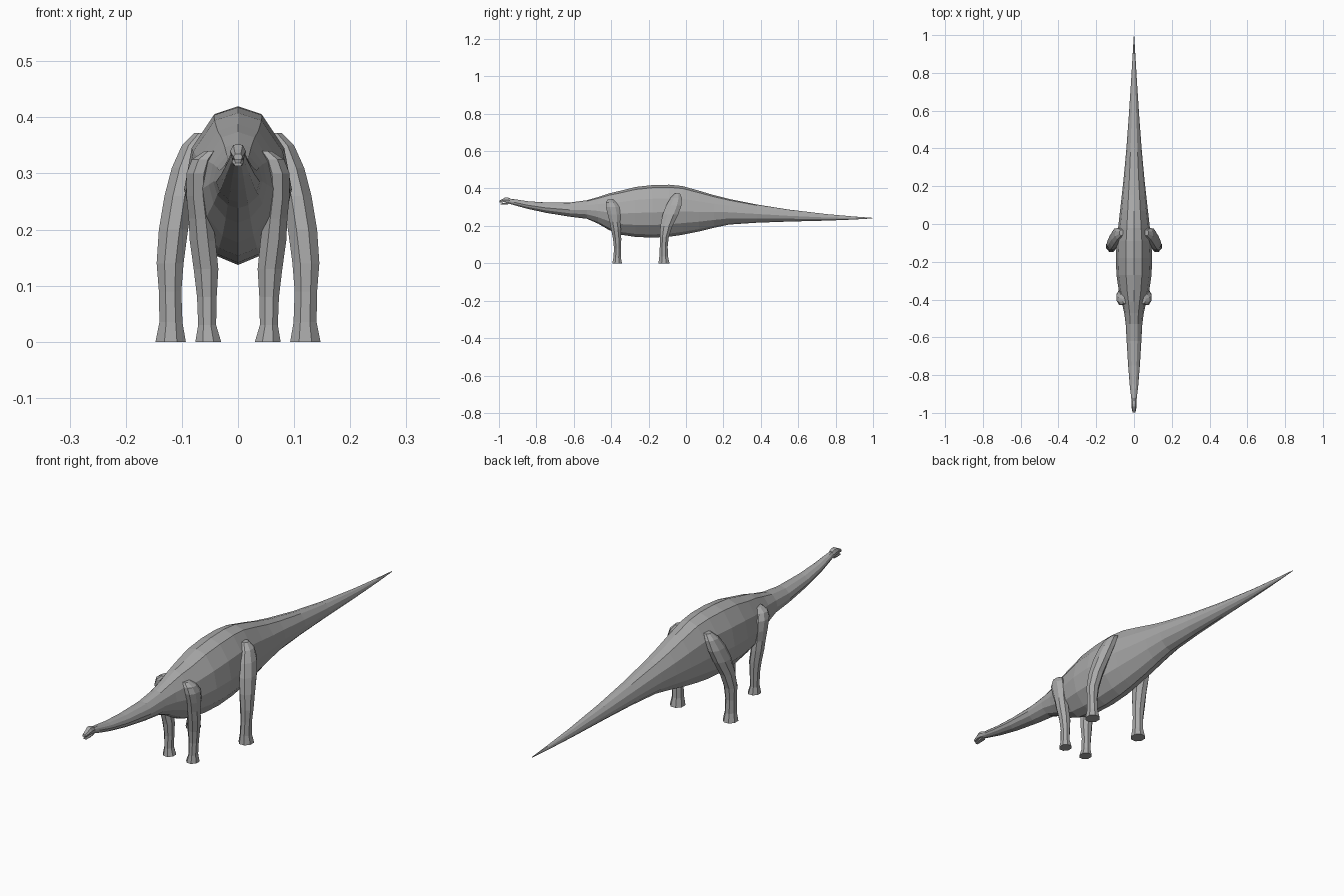
import bpy, bmesh, math
from mathutils import Vector

skin = bpy.data.materials.new("grey_skin")
skin.diffuse_color = (0.4, 0.4, 0.4, 1)


def loft(name, rings):
    """Skin a list of equal-sized rings and cap both ends."""
    bm = bmesh.new()
    rows = [[bm.verts.new(p) for p in ring] for ring in rings]
    n = len(rows[0])
    for a, b in zip(rows, rows[1:]):
        for i in range(n):
            j = (i + 1) % n
            bm.faces.new((a[i], a[j], b[j], b[i]))
    bm.faces.new(rows[0])
    bm.faces.new(rows[-1])
    bmesh.ops.recalc_face_normals(bm, faces=bm.faces)
    me = bpy.data.meshes.new(name)
    bm.to_mesh(me)
    bm.free()
    me.materials.append(skin)
    ob = bpy.data.objects.new(name, me)
    bpy.context.collection.objects.link(ob)
    return ob


def section(y, top, bottom, w, half):
    """Symmetric cross-section across x from a half profile."""
    pts = [(w * u, y, bottom + (top - bottom) * v) for u, v in half]
    return pts + [(-x, yy, z) for x, yy, z in reversed(pts[1:-1])]


# Body, neck and tail: y, top, bottom, half width
TORSO = [(0, 1), (0.45, 0.95), (0.86, 0.74), (1, 0.48), (0.84, 0.24), (0.42, 0.06), (0, 0)]
stations = [
    (-0.955, 0.346, 0.322, 0.010), (-0.92, 0.343, 0.311, 0.015),
    (-0.85, 0.332, 0.292, 0.023), (-0.75, 0.325, 0.270, 0.031),
    (-0.62, 0.325, 0.249, 0.039), (-0.53, 0.337, 0.238, 0.044),
    (-0.47, 0.354, 0.212, 0.052), (-0.41, 0.374, 0.177, 0.066),
    (-0.35, 0.388, 0.153, 0.081), (-0.27, 0.408, 0.141, 0.093),
    (-0.18, 0.418, 0.137, 0.096), (-0.09, 0.420, 0.142, 0.092),
    (-0.02, 0.413, 0.152, 0.084), (0.07, 0.388, 0.170, 0.074),
    (0.15, 0.364, 0.190, 0.065), (0.23, 0.344, 0.207, 0.056),
    (0.38, 0.314, 0.217, 0.042), (0.55, 0.287, 0.223, 0.029),
    (0.75, 0.263, 0.228, 0.016), (0.90, 0.250, 0.234, 0.007),
    (0.998, 0.243, 0.240, 0.001),
]
loft("body", [section(*s, TORSO) for s in stations])

# Head: raised skull with a tapering snout, and a slightly open lower jaw
BOX = [(0, 1), (0.6, 0.95), (1, 0.5), (0.75, 0), (0, 0)]
loft("skull", [section(*s, BOX) for s in [
    (-0.938, 0.346, 0.322, 0.011), (-0.952, 0.352, 0.325, 0.014),
    (-0.967, 0.352, 0.327, 0.014), (-0.982, 0.343, 0.326, 0.011),
    (-0.998, 0.335, 0.325, 0.008)]])
loft("jaw", [section(*s, BOX) for s in [
    (-0.948, 0.328, 0.316, 0.011), (-0.970, 0.324, 0.314, 0.010),
    (-0.992, 0.319, 0.313, 0.007)]])


def leg(name, rows):
    """Seven-sided limb, rows: z, x inner, x outer, y front, y back; mirrored pair."""
    for side, s in (("right", 1), ("left", -1)):
        rings = []
        for z, x0, x1, y0, y1 in rows:
            cx, cy, rx, ry = (x0 + x1) / 2, (y0 + y1) / 2, (x1 - x0) / 2, (y1 - y0) / 2
            ring = []
            for k in range(8):
                a = math.tau * (k + 0.5) / 8
                f = 1 / math.cos(math.pi / 8)
                ring.append((s * (cx + rx * f * math.cos(a)), cy + ry * f * math.sin(a), z))
            rings.append(ring)
        loft(f"{name}_{side}", rings)


# Hind legs: broad thigh, knee forward, flared foot
leg("hind_leg", [
    (0, 0.093, 0.147, -0.147, -0.088), (0.035, 0.099, 0.140, -0.143, -0.096),
    (0.09, 0.101, 0.141, -0.140, -0.098), (0.14, 0.097, 0.145, -0.140, -0.092),
    (0.20, 0.089, 0.141, -0.137, -0.072), (0.26, 0.080, 0.131, -0.125, -0.042),
    (0.31, 0.070, 0.118, -0.106, -0.024), (0.35, 0.060, 0.100, -0.082, -0.022),
    (0.372, 0.050, 0.078, -0.062, -0.032)])

# Front legs: shoulder, elbow, slim shin, flared foot
leg("front_leg", [
    (0, 0.030, 0.076, -0.394, -0.342), (0.03, 0.039, 0.071, -0.388, -0.348),
    (0.08, 0.038, 0.073, -0.385, -0.347), (0.13, 0.035, 0.079, -0.390, -0.346),
    (0.18, 0.040, 0.086, -0.400, -0.348), (0.22, 0.045, 0.088, -0.408, -0.352),
    (0.26, 0.050, 0.092, -0.418, -0.350), (0.30, 0.048, 0.092, -0.428, -0.356),
    (0.325, 0.042, 0.082, -0.428, -0.372), (0.34, 0.036, 0.060, -0.420, -0.388)])
